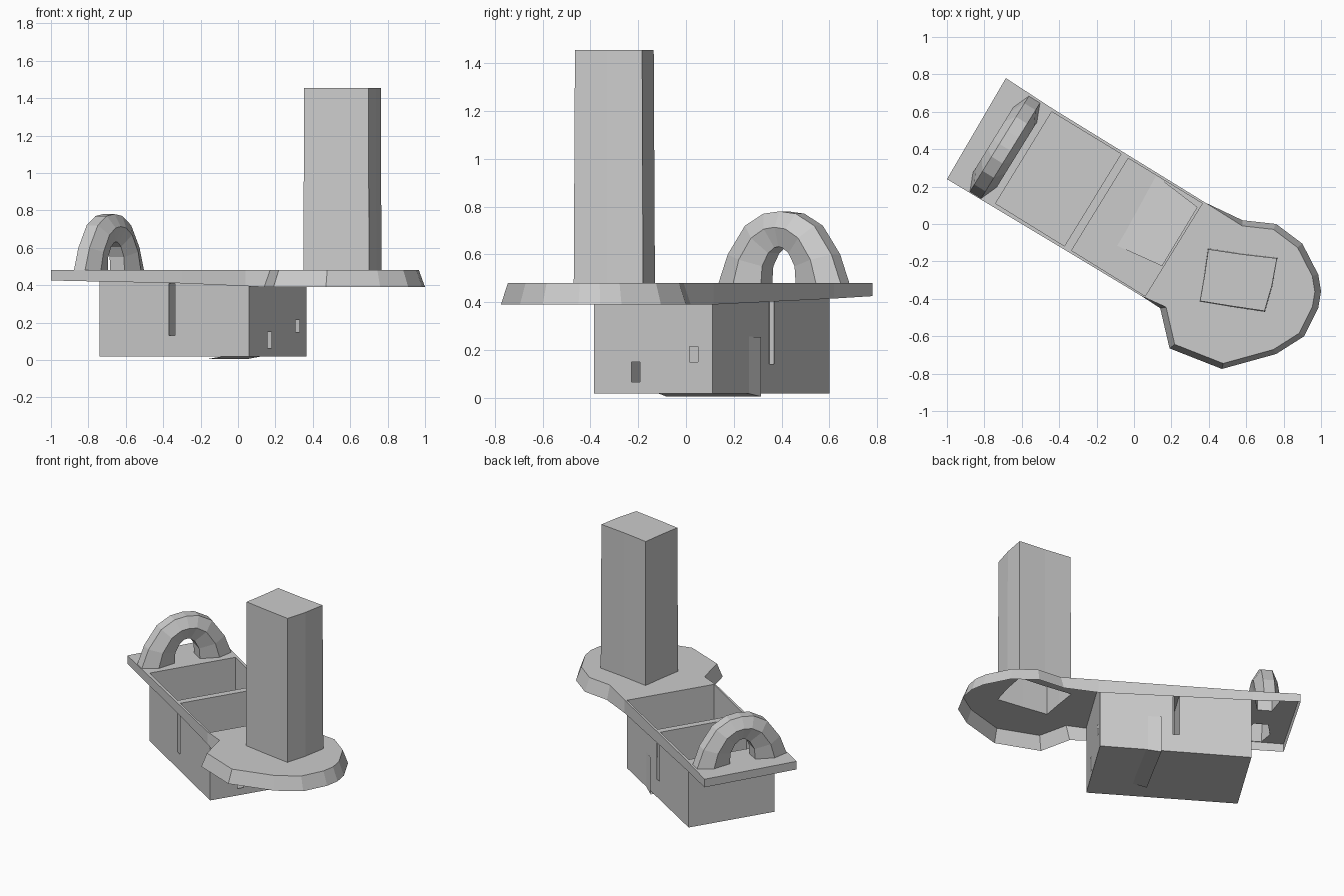
import bpy, bmesh, math
from mathutils import Vector

if "Cube" in bpy.data.objects:
    bpy.data.objects.remove(bpy.data.objects["Cube"])

U = Vector((0.851, -0.525, 0))      # long axis of the body
V = Vector((0.525, 0.851, 0))       # across the body
UP = Vector((0, 0, 1))
TOP, FLOOR = 0.48, 0.018


def obj(name, bm):
    me = bpy.data.meshes.new(name)
    bm.to_mesh(me)
    bm.free()
    o = bpy.data.objects.new(name, me)
    bpy.context.collection.objects.link(o)
    return o


def fill(bm, loops, normal):
    """Flat face bounded by the first loop, with the others as holes."""
    edges = []
    for lp in loops:
        vs = [bm.verts.new(p) for p in lp]
        edges += [bm.edges.new((vs[i], vs[(i + 1) % len(vs)])) for i in range(len(vs))]
    bmesh.ops.triangle_fill(bm, use_beauty=True, use_dissolve=False, edges=edges, normal=normal)


def quad(bm, *pts):
    bm.faces.new([bm.verts.new(p) for p in pts])


def flat(pts, z):
    return [Vector((x, y, z)) for x, y in pts]


def wall(bm, a, b, holes=()):
    """Upright sheet from a to b; holes are (s0, s1, z0, z1) along the wall."""
    d = (b - a).normalized()
    length = (b - a).length

    def rect(s0, s1, z0, z1):
        return [a + d * s + UP * z for s, z in ((s0, z0), (s1, z0), (s1, z1), (s0, z1))]
    fill(bm, [rect(0, length, FLOOR, TOP)] + [rect(*h) for h in holes], d.cross(UP))


# Arch cross-sections: (outer v, outer z, inner v, inner z)
arch_centre = Vector((-0.69, 0.41, 0))
half = [(-.30, TOP, -.085, TOP), (-.255, .60, -.08, .55), (-.17, .72, -.05, .605),
        (-.08, .77, -.02, .628)]
stations = half + [(0, .78, 0, .632)] + [(-a, b, -c, d) for a, b, c, d in reversed(half)]
sections = []
for ov, oz, iv, iz in stations:
    o = arch_centre + V * ov + UP * oz
    i = arch_centre + V * iv + UP * iz
    m = o.lerp(i, 0.45)
    sections.append([o + U * .035, m + U * .075, i + U * .045,
                     i - U * .045, m - U * .075, o - U * .035])

# Plan outlines
box = [(-.74, .11), (.06, -.385), (.365, .11), (-.44, .60)]
pillar = [(.35, -.415), (.52, -.443), (.70, -.47), (.74, -.33), (.767, -.18),
          (.58, -.158), (.395, -.13), (.375, -.27)]
neck_disc = [(.14, -.45), (.19, -.665), (.47, -.775), (.76, -.695), (.91, -.60),
             (.985, -.45), (1.0, -.36), (.985, -.27), (.90, -.105), (.76, 0), (.58, .02)]
straight = [(.38, .115), (-.44, .62), (-.685, .78), (-1.0, .24), (-.30, -.18), (.04, -.385)]
drop = [.39, .415, .425, .425, .41, .395]
centre = Vector((.56, -.38))

# Deck: top sheet with openings, and an open skirt below
lower = [Vector((x, y, .39)) for x, y in neck_disc] + \
        [Vector((x, y, z)) for (x, y), z in zip(straight, drop)]
upper = []
for k, p in enumerate(lower):
    q = Vector((p.x, p.y))
    if k < len(neck_disc):
        q = q.lerp(centre, 0.075)
    upper.append(Vector((q.x, q.y, TOP)))
bm = bmesh.new()
fill(bm, [upper, flat(box, TOP), flat(pillar, TOP), sections[0], sections[-1]], UP)
for k in range(len(lower)):
    n = (k + 1) % len(lower)
    quad(bm, lower[k], lower[n], upper[n], upper[k])
obj("deck", bm)

# Box below the deck, with narrow openings in its walls
A, B, C, D = flat(box, 0)
bm = bmesh.new()
wall(bm, A, B, [(.435, .475, .13, .41)])
wall(bm, B, C, [(.185, .225, .065, .15), (.47, .51, .15, .215)])
wall(bm, C, D, [(.455, .495, .14, .41)])
wall(bm, D, A)
quad(bm, *flat(box[::-1], FLOOR))
obj("box", bm)

# Hollow partition between the two compartments
bm = bmesh.new()
ends = [(A.lerp(B, t), D.lerp(C, t)) for t in (.46, .508)]
for a, b in ends:
    wall(bm, a, b)
(a, b), (c, d) = ends
quad(bm, *[p + UP * TOP for p in (a, c, d, b)])
obj("partition", bm)

# Slightly tilted thin liner in the second compartment
bm = bmesh.new()
p, q = Vector((-.17, -.08, .004)), Vector((.045, .315, .004))
r, s = Vector((.34, .09, .06)), Vector((.15, -.225, .06))
quad(bm, p, s, r, q)
quad(bm, q, r, r + UP * .20, q + UP * .25)
obj("liner", bm)

# Tall hollow pillar
bm = bmesh.new()
mid = Vector((.56, -.30))
base = flat(pillar, TOP)
cap = [Vector((mid.x + (x - mid.x) * .985, mid.y + (y - mid.y) * .97, 1.455)) for x, y in pillar]
for k in range(len(base)):
    n = (k + 1) % len(base)
    quad(bm, base[k], base[n], cap[n], cap[k])
quad(bm, *cap)
bmesh.ops.remove_doubles(bm, verts=bm.verts, dist=1e-5)
obj("pillar", bm)

# Faceted arch at the far end
bm = bmesh.new()
rings = [[bm.verts.new(p) for p in sec] for sec in sections]
for r0, r1 in zip(rings, rings[1:]):
    for k in range(6):
        n = (k + 1) % 6
        bm.faces.new((r0[k], r0[n], r1[n], r1[k]))
bmesh.ops.recalc_face_normals(bm, faces=bm.faces)
obj("arch", bm)
